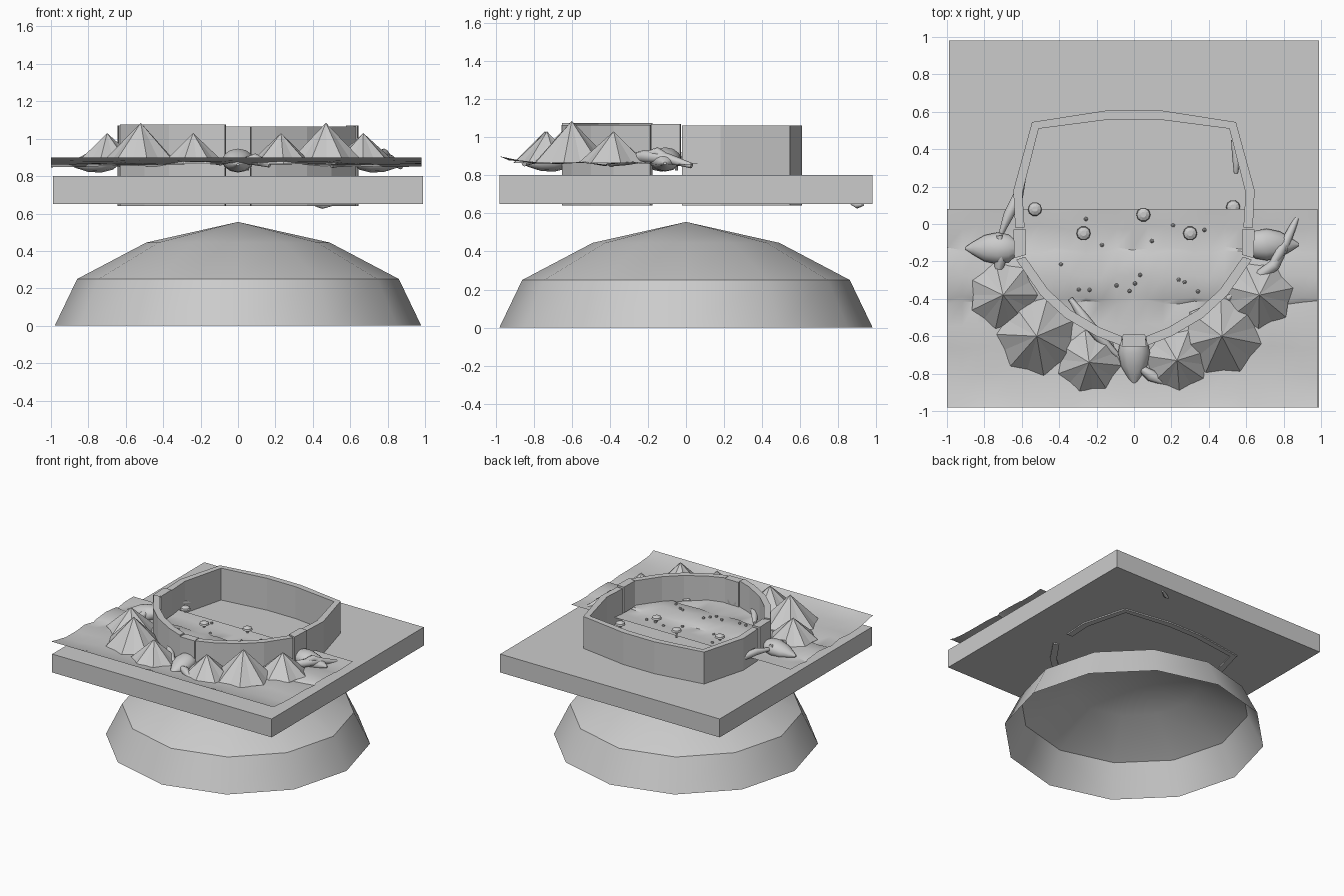
import bpy, bmesh, math, random
from mathutils import Vector

random.seed(4)
cube = bpy.data.objects.get("Cube")
if cube:
    bpy.data.objects.remove(cube, do_unlink=True)

stone = bpy.data.materials.new("grey_stone")
stone.use_nodes = True
stone.diffuse_color = (0.6, 0.6, 0.6, 1)
stone.node_tree.nodes["Principled BSDF"].inputs["Base Color"].default_value = (0.6, 0.6, 0.6, 1)


def finish(bm, name, smooth=None, fix=True):
    if fix:
        bmesh.ops.recalc_face_normals(bm, faces=bm.faces)
    mesh = bpy.data.meshes.new(name)
    bm.to_mesh(mesh)
    bm.free()
    mesh.materials.append(stone)
    ob = bpy.data.objects.new(name, mesh)
    bpy.context.collection.objects.link(ob)
    if smooth:
        bpy.ops.object.select_all(action='DESELECT')
        ob.select_set(True)
        bpy.context.view_layer.objects.active = ob
        bpy.ops.object.shade_smooth_by_angle(angle=math.radians(smooth))
    return ob


def rings(bm, loops):
    """Bridge closed rings of points in order."""
    rows = [[bm.verts.new(p) for p in loop] for loop in loops]
    for a, b in zip(rows, rows[1:]):
        for i in range(len(a)):
            j = (i + 1) % len(a)
            bm.faces.new((a[i], a[j], b[j], b[i]))
    return rows


def circle(r, z, n=12, cx=0, cy=0, turn=0.0):
    return [(cx + r * math.cos(turn + math.tau * i / n),
             cy + r * math.sin(turn + math.tau * i / n), z) for i in range(n)]


# Open faceted dome underneath
bm = bmesh.new()
rows = rings(bm, [circle(0.98, 0), circle(0.86, 0.25), circle(0.49, 0.445)])
tip = bm.verts.new((0, 0, 0.555))
for i in range(12):
    bm.faces.new((rows[-1][i], rows[-1][(i + 1) % 12], tip))
finish(bm, "dome", 32)

# Square slab
bm = bmesh.new()
bmesh.ops.create_cube(bm, size=1)
for v in bm.verts:
    v.co = (v.co.x * 1.98, v.co.y * 1.96, 0.725 + v.co.z * 0.15)
finish(bm, "slab")

# Rolling ground sheet over the front half
GROUND = [(-0.98, 0.9), (-0.92, 0.882), (-0.8, 0.866), (-0.66, 0.862), (-0.54, 0.868), (-0.42, 0.852),
          (-0.4, 0.862), (-0.28, 0.868), (-0.15, 0.86), (-0.13, 0.85), (-0.02, 0.857), (0.08, 0.862)]


def ground_z(y):
    for (y0, z0), (y1, z1) in zip(GROUND, GROUND[1:]):
        if y <= y1:
            return z0 + (z1 - z0) * (y - y0) / (y1 - y0)
    return 0.8


bm = bmesh.new()
rows = []
for k, (y, z) in enumerate(GROUND):
    ends = k in (0, len(GROUND) - 1)
    rows.append([bm.verts.new((-1 + 1.98 * i / 24, y + (0 if ends else 0.01 * math.sin(i * 1.7 + k)),
                               z + (0 if ends else 0.004 * math.sin(i * 0.9 + k * 2)))) for i in range(25)])
for a, b in zip(rows, rows[1:]):
    for i in range(24):
        bm.faces.new((a[i], a[i + 1], b[i + 1], b[i]))
finish(bm, "ground_sheet", 40, fix=False)


# Arena wall in runs, separated by three gates
def wall(name, outline, z0, z1, thick=0.05, out=0.0):
    bm = bmesh.new()
    sections = []
    for p in outline:
        p = Vector(p)
        o = p + p.normalized() * out
        n = p - p.normalized() * thick
        sections.append([(o.x, o.y, z0), (o.x, o.y, z1), (n.x, n.y, z1), (n.x, n.y, z0)])
    rows = rings(bm, sections)
    bm.faces.new(rows[0])
    bm.faces.new(rows[-1])
    finish(bm, name)


back = [(0.635, -0.02), (0.645, 0.18), (0.545, 0.545), (0.14, 0.608)]
front = [(0.07, -0.65), (0.2, -0.6), (0.37, -0.5), (0.5, -0.38), (0.63, -0.19)]
wall("back_wall", back + [(-x, y) for x, y in reversed(back)], 0.64, 1.06)
for side, name in ((1, "left"), (-1, "right")):
    wall("front_wall_" + name, [(side * x, y) for x, y in front], 0.64, 1.065 if side > 0 else 1.075)
    wall("gate_" + name, [(side * 0.63, -0.18), (side * 0.635, -0.03)], 0.86, 1.07, 0.055, 0.01)
wall("gate_front", [(-0.065, -0.645), (0.065, -0.645)], 0.86, 1.065, 0.055, 0.01)

# Pointed tents with a rounded, scalloped hem
for k, (x, y, r, top) in enumerate([(-0.7, -0.38, 0.185, 1.03), (-0.52, -0.6, 0.215, 1.085),
                                    (-0.24, -0.74, 0.175, 1.03), (0.23, -0.73, 0.175, 1.03),
                                    (0.47, -0.6, 0.215, 1.085), (0.67, -0.38, 0.185, 1.03)]):
    bm = bmesh.new()
    hem = []
    for i in range(14):
        a = math.tau * i / 14 + 0.4 * k
        rad = r * (1 if i % 2 == 0 else 0.86)
        hem.append(bm.verts.new((x + rad * math.cos(a), y + rad * math.sin(a), 0.865)))
    apex = bm.verts.new((x, y, top))
    for i in range(14):
        bm.faces.new((hem[i], hem[(i + 1) % 14], apex))
    finish(bm, "tent_%d" % (k + 1))

# Teardrop rocks pointing outward from each gate
PROFILE = [(0, 0.04), (0.04, 0.075), (0.1, 0.085), (0.17, 0.07), (0.23, 0.035), (0.27, 0.008)]
for name, base, direction in (("left", (0.61, -0.11), (1, 0)), ("right", (-0.63, -0.13), (-1, 0)),
                              ("front", (0, -0.59), (0, -1))):
    d = Vector((*direction, 0))
    s = Vector((-d.y, d.x, 0))
    bm = bmesh.new()
    loops = []
    for t, r in PROFILE:
        c = Vector((*base, 0.895 - 0.12 * t)) + d * t
        loops.append([c + s * r * math.cos(math.tau * i / 12) + Vector((0, 0, 0.75 * r * math.sin(math.tau * i / 12)))
                      for i in range(12)])
    rows = rings(bm, loops)
    bm.faces.new(rows[0])
    bm.faces.new(rows[-1])
    finish(bm, "gate_rock_" + name, 50)


# Twisted roots: tapered tubes
def root(name, points, radius):
    bm = bmesh.new()
    pts = [Vector(p) for p in points]
    loops = []
    for i, p in enumerate(pts):
        d = (pts[min(i + 1, len(pts) - 1)] - pts[max(i - 1, 0)]).normalized()
        s = d.cross(Vector((0, 0, 1))).normalized()
        u = s.cross(d)
        r = radius * (0.45 + 0.55 * math.sin(math.pi * i / (len(pts) - 1)))
        loops.append([p + s * r * math.cos(math.tau * k / 8) + u * r * math.sin(math.tau * k / 8) for k in range(8)])
    rows = rings(bm, loops)
    bm.faces.new(rows[0])
    bm.faces.new(rows[-1])
    finish(bm, name, 50)


root("root_right_back", [(-0.71, -0.05, 0.9), (-0.67, 0.05, 0.91), (-0.62, 0.15, 0.89), (-0.59, 0.25, 0.86)], 0.03)
root("root_right_front", [(-0.72, -0.06, 0.92), (-0.71, -0.17, 0.9), (-0.73, -0.28, 0.87)], 0.035)
root("root_left_long", [(0.5, -0.4, 0.86), (0.62, -0.31, 0.88), (0.75, -0.22, 0.9),
                        (0.81, -0.1, 0.89), (0.87, 0.03, 0.85)], 0.032)
root("root_left_fork", [(0.7, -0.29, 0.88), (0.78, -0.15, 0.92), (0.83, -0.05, 0.87)], 0.028)
root("root_front_long", [(-0.34, -0.4, 0.88), (-0.27, -0.5, 0.9), (-0.19, -0.6, 0.9), (-0.09, -0.7, 0.87)], 0.03)
root("root_front_side", [(0.02, -0.76, 0.88), (0.09, -0.81, 0.89), (0.17, -0.85, 0.86)], 0.032)
root("root_inner", [(0.53, 0.45, 0.87), (0.55, 0.36, 0.88), (0.545, 0.27, 0.86)], 0.025)
root("root_below_slab", [(0.4, 0.87, 0.65), (0.45, 0.9, 0.64), (0.5, 0.93, 0.645)], 0.015)

# Small round-capped mushrooms in the arena
for k, (x, y) in enumerate([(-0.53, 0.08), (0.05, 0.05), (0.53, 0.09), (0.3, -0.05), (-0.27, -0.05)]):
    z = min(ground_z(y), 0.86)
    bm = bmesh.new()
    rows = rings(bm, [circle(r, z + h, 10, x, y) for r, h in
                      ((0.008, -0.03), (0.008, 0.025), (0.038, 0.025), (0.034, 0.04), (0.015, 0.05))])
    bm.faces.new(rows[-1])
    finish(bm, "mushroom_%d" % (k + 1))

# Scattered pebbles
bm = bmesh.new()
for k in range(16):
    x, y = random.uniform(-0.45, 0.45), random.uniform(-0.4, 0.06)
    before = set(bm.verts)
    bmesh.ops.create_icosphere(bm, subdivisions=1, radius=0.012)
    for v in set(bm.verts) - before:
        v.co += Vector((x, y, ground_z(y) + 0.004))
finish(bm, "pebbles")
